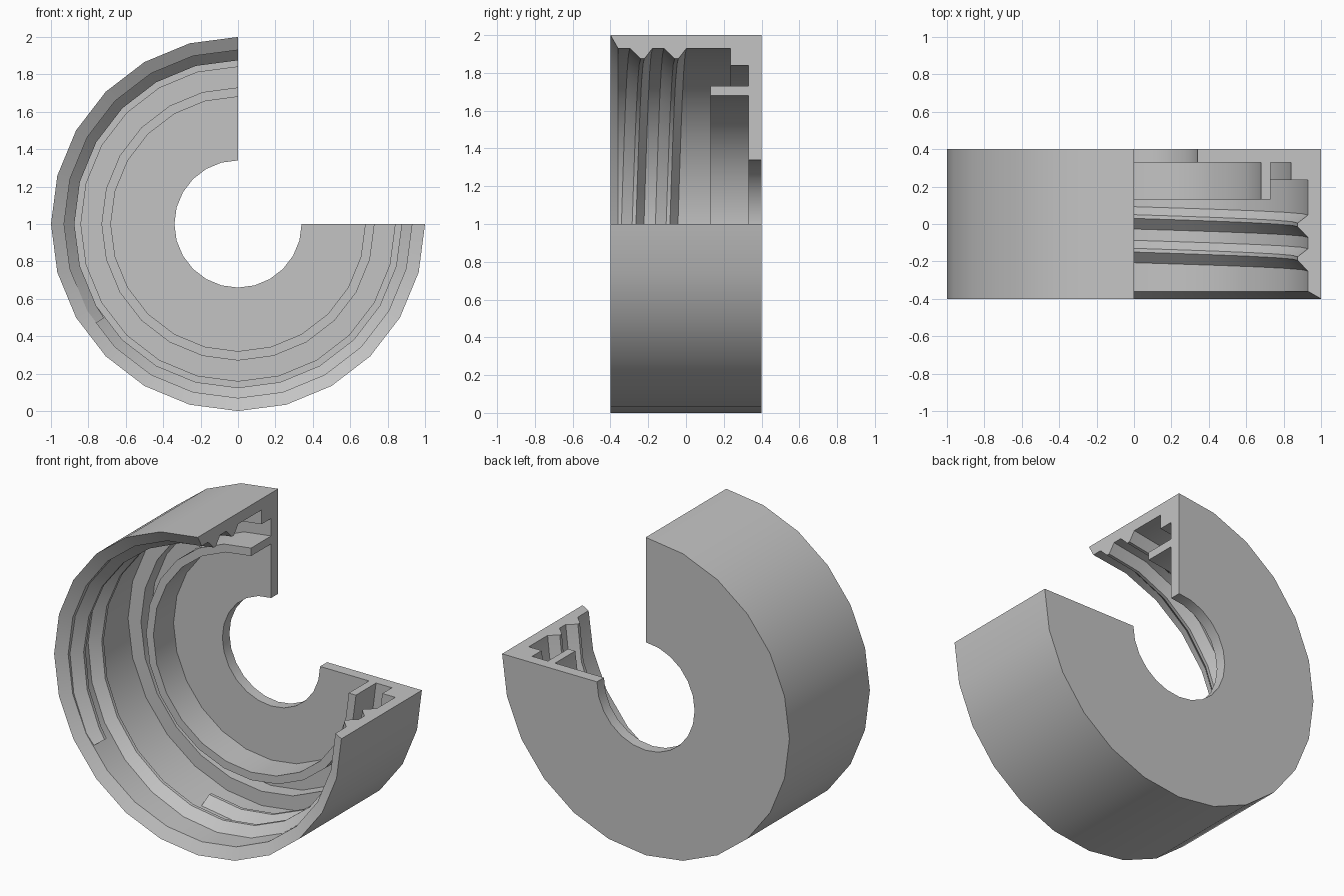
import bpy, bmesh
from math import cos, sin, radians

cube = bpy.data.objects.get("Cube")
if cube:
    bpy.data.objects.remove(cube, do_unlink=True)

grey = bpy.data.materials.new("plain grey")
grey.use_nodes = True
colour = (0.55, 0.55, 0.55, 1)
grey.diffuse_color = colour
grey.node_tree.nodes["Principled BSDF"].inputs["Base Color"].default_value = colour


def sweep(name, profile, angles, lead=0.0, start_y=0.0):
    """Turn a closed (radius, y) profile about the cap axis; lead is y per degree."""
    bm = bmesh.new()
    rings = []
    for a in angles:
        c, s = cos(radians(a)), sin(radians(a))
        shift = start_y - lead * a
        rings.append([bm.verts.new((r * c, y + shift, 1 + r * s)) for r, y in profile])
    n = len(profile)
    for p, q in zip(rings, rings[1:]):
        for i in range(n):
            j = (i + 1) % n
            bm.faces.new((p[i], p[j], q[j], q[i]))
    bm.faces.new(rings[0])
    bm.faces.new(rings[-1])
    bmesh.ops.recalc_face_normals(bm, faces=bm.faces)
    mesh = bpy.data.meshes.new(name)
    bm.to_mesh(mesh)
    bm.free()
    mesh.materials.append(grey)
    obj = bpy.data.objects.new(name, mesh)
    bpy.context.collection.objects.link(obj)
    bpy.ops.object.select_all(action="DESELECT")
    obj.select_set(True)
    bpy.context.view_layer.objects.active = obj
    bpy.ops.object.shade_smooth_by_angle(angle=radians(30))
    return obj


STEP = 15

# Cap shell: back plate with hole, seal ring, stepped corner and chamfered wall
shell = [(0.34, 0.4), (1, 0.4), (1, -0.4), (0.93, -0.36), (0.93, 0.235),
         (0.84, 0.235), (0.84, 0.33), (0.73, 0.33), (0.73, 0.13),
         (0.68, 0.13), (0.68, 0.33), (0.34, 0.33)]
sweep("cap_shell", shell, range(90, 361, STEP))

# Inner screw thread, in the runs left by the open quarter
ridge = [(0.933, 0), (0.875, 0.06), (0.875, 0.08), (0.933, 0.125)]
PITCH = 0.18
runs = {
    "thread_front": [215] + list(range(210, 89, -STEP)),
    "thread_middle": list(range(0, -271, -STEP)),
    "thread_back": list(range(-360, -466, -STEP)),
}
for name, angles in runs.items():
    sweep(name, ridge, angles, PITCH / 360, -0.30 + PITCH / 4)
